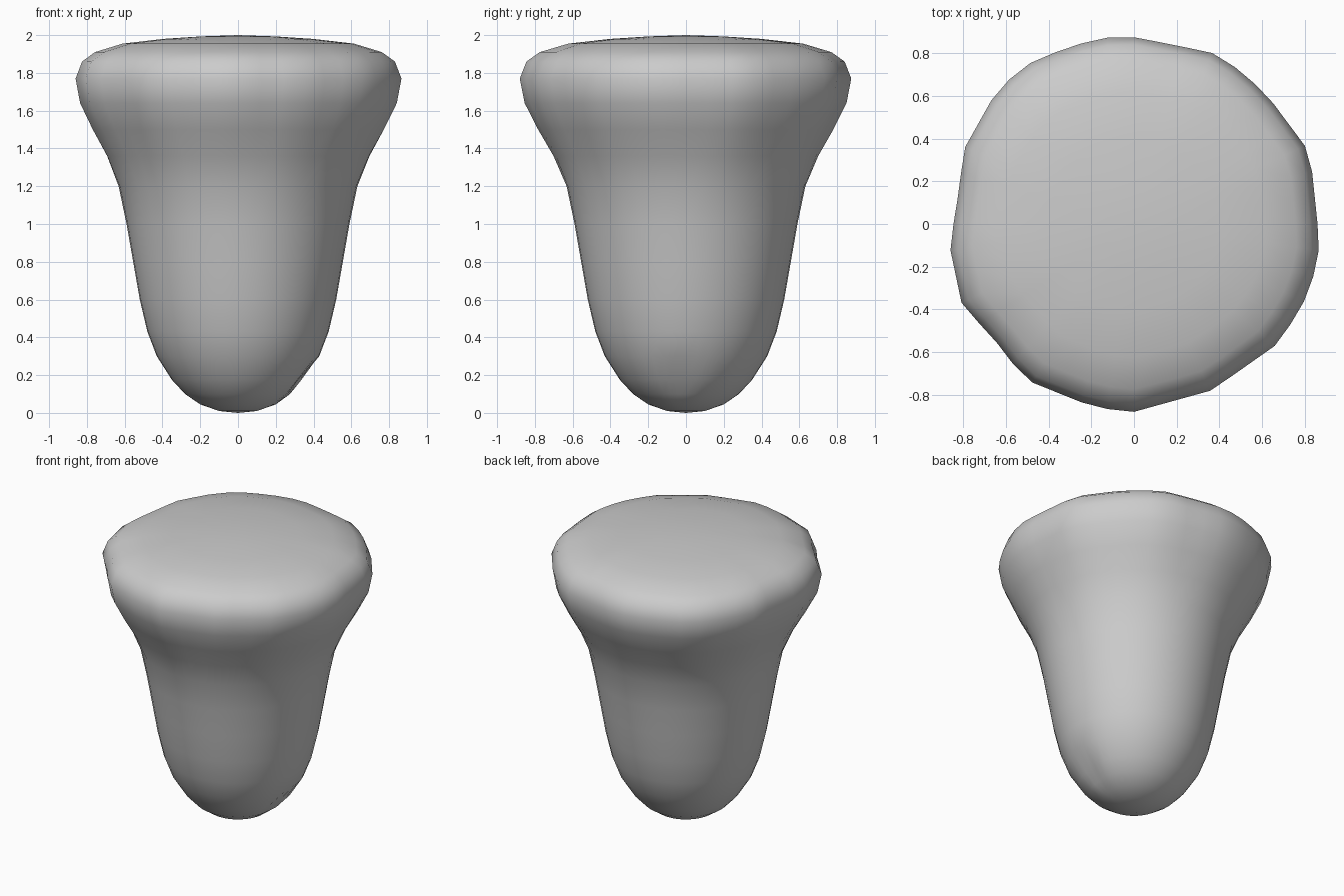
import bpy, bmesh, math
from mathutils import Vector

if "Cube" in bpy.data.objects:
    bpy.data.objects.remove(bpy.data.objects["Cube"])

# Side profile (radius, height) from rounded tip to domed cap
profile = [(0.10, 0.01), (0.20, 0.045), (0.28, 0.10), (0.35, 0.175), (0.43, 0.30),
           (0.48, 0.43), (0.52, 0.60), (0.555, 0.80), (0.59, 1.00), (0.632, 1.20),
           (0.70, 1.36), (0.78, 1.50), (0.85, 1.64), (0.875, 1.77), (0.84, 1.86),
           (0.77, 1.91), (0.62, 1.955), (0.40, 1.98), (0.20, 1.993)]

# Slightly irregular rim outline (angle in degrees, radius)
rim = [(0, .86), (22, .89), (45, .87), (63, .89), (77, .86), (93, .885), (103, .885),
       (121, .90), (135, .90), (156, .87), (173, .835), (187, .87), (205, .89),
       (221, .85), (235, .89), (258, .88), (270, .88), (295, .86), (321, .88),
       (338, .88), (350, .88), (360, .86)]
SEGMENTS = 44


def rim_factor(deg):
    # distance to the straight edge between neighbouring rim points
    for (a0, r0), (a1, r1) in zip(rim, rim[1:]):
        if a0 <= deg <= a1:
            s, t, w = (math.radians(v) for v in (a1 - deg, deg - a0, a1 - a0))
            return r0 * r1 * math.sin(w) / (r0 * math.sin(t) + r1 * math.sin(s)) / 0.875


bm = bmesh.new()
rings = []
for r, z in profile:
    k = min(1, max(0, (z - 1.2) / 0.5))
    if z > 1.9:
        k = r / 0.875
    ring = []
    for i in range(SEGMENTS):
        deg = 360 * i / SEGMENTS
        a = math.radians(deg)
        rr = r * (1 + k * (rim_factor(deg) - 1))
        ring.append(bm.verts.new((rr * math.cos(a), rr * math.sin(a), z)))
    rings.append(ring)

# Skin between rings, closed at the tip and cap
for lo, hi in zip(rings, rings[1:]):
    for i in range(SEGMENTS):
        j = (i + 1) % SEGMENTS
        bm.faces.new((lo[i], lo[j], hi[j], hi[i]))
tip = bm.verts.new((0, 0, 0))
crown = bm.verts.new((0, 0, 2))
for i in range(SEGMENTS):
    j = (i + 1) % SEGMENTS
    bm.faces.new((tip, rings[0][j], rings[0][i]))
    bm.faces.new((crown, rings[-1][i], rings[-1][j]))

# Small chip near the tip on the right side
chip = Vector((0.35, -0.04, 0.16))
for v in bm.verts:
    d = (v.co - chip).length
    if d < 0.13:
        v.co.x -= 0.035 * (1 - d / 0.13)

mesh = bpy.data.meshes.new("flared_plug")
bm.to_mesh(mesh)
bm.free()
plug = bpy.data.objects.new("flared_plug", mesh)
bpy.context.collection.objects.link(plug)

# Smooth shading
for p in mesh.polygons:
    p.use_smooth = True
